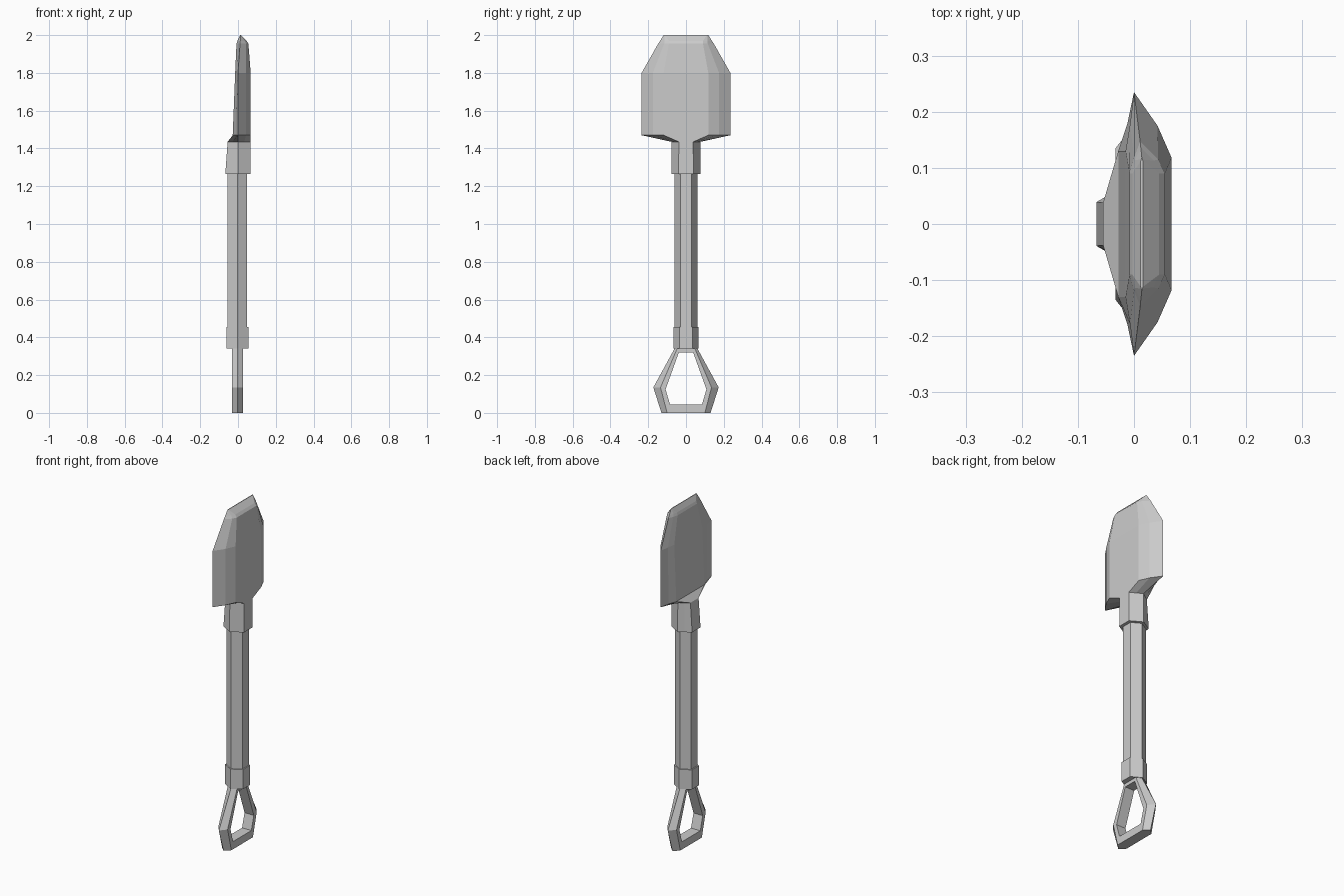
import bpy
import bmesh
import math

if "Cube" in bpy.data.objects:
    bpy.data.objects.remove(bpy.data.objects["Cube"])

grey = bpy.data.materials.new("light_grey_metal")
grey.use_nodes = True
colour = (0.6, 0.6, 0.6, 1)
grey.diffuse_color = colour
grey.node_tree.nodes["Principled BSDF"].inputs["Base Color"].default_value = colour


def loft(name, rings, closed=False):
    """Skin a row of point rings; cap the ends unless the row is a loop."""
    bm = bmesh.new()
    rows = [[bm.verts.new(p) for p in ring] for ring in rings]
    pairs = list(zip(rows, rows[1:]))
    if closed:
        pairs.append((rows[-1], rows[0]))
    else:
        bm.faces.new(rows[0])
        bm.faces.new(rows[-1])
    for a, b in pairs:
        n = len(a)
        for i in range(n):
            j = (i + 1) % n
            bm.faces.new((a[i], a[j], b[j], b[i]))
    bmesh.ops.recalc_face_normals(bm, faces=bm.faces)
    mesh = bpy.data.meshes.new(name)
    bm.to_mesh(mesh)
    bm.free()
    mesh.materials.append(grey)
    obj = bpy.data.objects.new(name, mesh)
    bpy.context.collection.objects.link(obj)
    return obj


def hexagon(radius, z, x=-0.003):
    turns = [math.radians(60 * i + 30) for i in range(6)]
    return [(x + radius * math.cos(t), radius * math.sin(t), z) for t in turns]


def section(z, half):
    """Mirror half a cross-section (x, y) across y = 0."""
    return [(x, y, z) for x, y in half] + [(x, -y, z) for x, y in reversed(half)]


# Blade with its socket, from the socket mouth to the cutting edge
front = [(0.067, 0.118), (0.042, 0.175), (0, 0.235)]
loft("blade_and_socket", [
    section(1.265, [(0.067, 0.039), (0.033, 0.059), (0, 0.078), (-0.033, 0.059), (-0.067, 0.039)]),
    section(1.435, [(0.067, 0.038), (0.033, 0.057), (0, 0.076), (-0.028, 0.057), (-0.055, 0.038)]),
    section(1.47, front + [(-0.012, 0.178), (-0.028, 0.13)]),
    section(1.8, front + [(-0.007, 0.178), (-0.015, 0.13)]),
    section(1.955, [(0.055, 0.09), (0.043, 0.115), (0.011, 0.147), (0, 0.118), (-0.008, 0.09)]),
    section(1.97, [(0.045, 0.09), (0.035, 0.113), (0.012, 0.137), (0.002, 0.114), (-0.003, 0.09)]),
    section(2.0, [(0.016, 0.112), (0.015, 0.115), (0.014, 0.118), (0.013, 0.115), (0.012, 0.112)]),
])

# Shaft and lower collar
loft("shaft", [hexagon(0.06, 0.4), hexagon(0.06, 1.3)])
loft("collar", [hexagon(0.067, 0.34), hexagon(0.067, 0.455)])

# Grip: ridge, face edge and inner edge (y, z) at each corner of one side
corners = [
    ((0.058, 0.345), (0.045, 0.345), (0.038, 0.32)),
    ((0.173, 0.135), (0.135, 0.135), (0.108, 0.125)),
    ((0.13, 0), (0.1, 0), (0.085, 0.045)),
]
stations = [(1, c) for c in corners] + [(-1, c) for c in reversed(corners)]
grip_rings = []
for side, (ridge, edge, inner) in stations:
    outline = [(-0.003, ridge), (0.027, edge), (0.027, inner), (-0.033, inner), (-0.033, edge)]
    grip_rings.append([(x, side * y, z) for x, (y, z) in outline])
loft("grip", grip_rings, closed=True)
